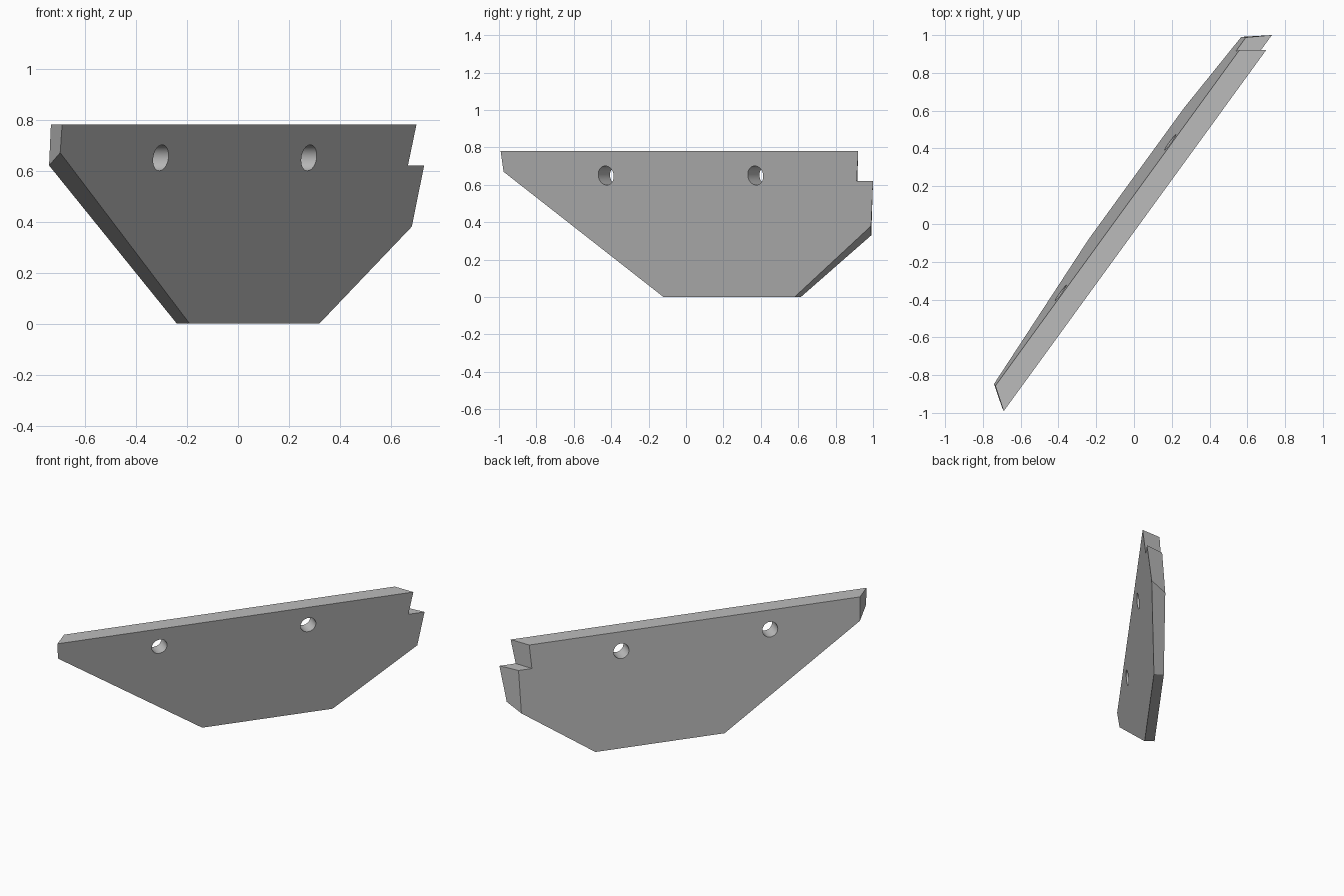
import bpy, bmesh, math
from mathutils import Vector, Matrix

if "Cube" in bpy.data.objects:
    bpy.data.objects.remove(bpy.data.objects["Cube"])

ALONG = Vector((0.588, 0.809, 0))    # length direction of the plate
OUT = Vector((0.809, -0.588, 0))     # horizontal direction of the front face

mat = bpy.data.materials.new("plain grey")
mat.use_nodes = True
grey = (0.5, 0.5, 0.5, 1)
mat.diffuse_color = grey
mat.node_tree.nodes["Principled BSDF"].inputs["Base Color"].default_value = grey

# Outlines of both faces as (distance along, height)
front = [(-1.207, .78), (-1.199, .67), (-.209, 0), (.657, 0),
         (1.201, .38), (1.238, .62), (1.130, .62), (1.156, .78)]
back = [(-1.124, .78), (-1.12, .62), (-.206, 0), (.652, 0),
        (1.135, .33), (1.147, .62), (1.058, .62), (1.072, .78)]


def face_points(outline, base, slope):
    """Lay an outline on a plane that leans outwards with height."""
    return [ALONG * u + OUT * (base + slope * z) + Vector((0, 0, z))
            for u, z in outline]


# Tapered, leaning plate
bm = bmesh.new()
fv = [bm.verts.new(p) for p in face_points(front, -.083, .138)]
bv = [bm.verts.new(p) for p in face_points(back, -.147, .073)]
bm.faces.new(fv)
bm.faces.new(bv[::-1])
n = len(fv)
for i in range(n):
    j = (i + 1) % n
    bm.faces.new((fv[j], fv[i], bv[i], bv[j]))
bmesh.ops.recalc_face_normals(bm, faces=bm.faces)
mesh = bpy.data.meshes.new("notched_plate")
bm.to_mesh(mesh)
bm.free()
plate = bpy.data.objects.new("notched_plate", mesh)
bpy.context.collection.objects.link(plate)
mesh.materials.append(mat)

# Two round bolt holes straight through the plate
turn = OUT.to_track_quat('Z', 'Y').to_euler()
bpy.context.view_layer.objects.active = plate
for u in (-.524, .464):
    bpy.ops.mesh.primitive_cylinder_add(
        vertices=32, radius=.051, depth=.6, rotation=turn,
        location=ALONG * u + Vector((0, 0, .65)))
    cutter = bpy.context.object
    cutter.name = "bolt_hole_cutter"
    cutter.hide_render = True
    cutter.data.materials.append(mat)
    bpy.context.view_layer.objects.active = plate
    mod = plate.modifiers.new("bolt_hole", 'BOOLEAN')
    mod.operation = 'DIFFERENCE'
    mod.solver = 'EXACT'
    mod.object = cutter
    bpy.ops.object.modifier_apply(modifier=mod.name)
    bpy.data.objects.remove(cutter)

# Smooth hole walls, sharp plate edges
bpy.ops.object.select_all(action='DESELECT')
plate.select_set(True)
bpy.ops.object.shade_smooth_by_angle(angle=math.radians(20))
